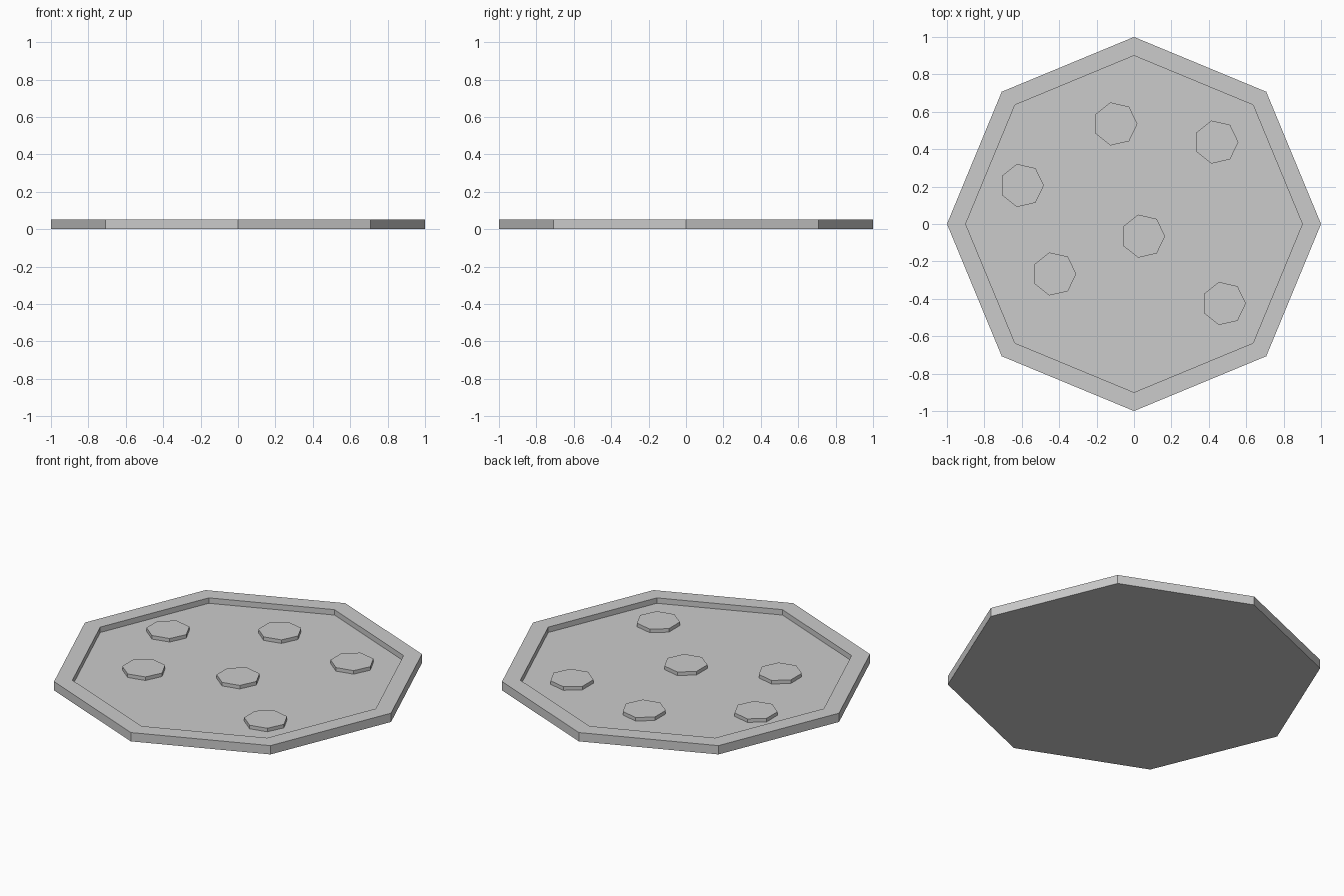
import bpy, bmesh
from math import cos, sin, tau

if "Cube" in bpy.data.objects:
    bpy.data.objects.remove(bpy.data.objects["Cube"])

H, FLOOR, TOP = 0.052, 0.02, 0.041


def stack(name, sides, rings, loc=(0, 0, 0)):
    """Polygonal solid from (radius, z) rings, capped at both ends."""
    bm = bmesh.new()
    loops = [[bm.verts.new((r * cos(tau * i / sides), r * sin(tau * i / sides), z))
              for i in range(sides)] for r, z in rings]
    for a, b in zip(loops, loops[1:]):
        for i in range(sides):
            j = (i + 1) % sides
            bm.faces.new((a[i], a[j], b[j], b[i]))
    bm.faces.new(loops[0][::-1])
    bm.faces.new(loops[-1])
    bmesh.ops.recalc_face_normals(bm, faces=bm.faces)
    mesh = bpy.data.meshes.new(name)
    bm.to_mesh(mesh)
    bm.free()
    ob = bpy.data.objects.new(name, mesh)
    ob.location = loc
    bpy.context.collection.objects.link(ob)
    return ob


# Octagonal crust with raised rim and sunken floor
stack("pizza_crust", 8, [(1, 0), (1, H), (0.9, H), (0.9, FLOOR)])

# Seven-sided topping slices resting on the floor
spots = [(-0.10, 0.535), (0.44, 0.438), (-0.60, 0.206),
         (0.048, -0.065), (-0.427, -0.267), (0.48, -0.425)]
for n, (x, y) in enumerate(spots, 1):
    stack(f"topping_slice_{n}", 7, [(0.118, 0), (0.118, TOP - FLOOR)], (x, y, FLOOR))
